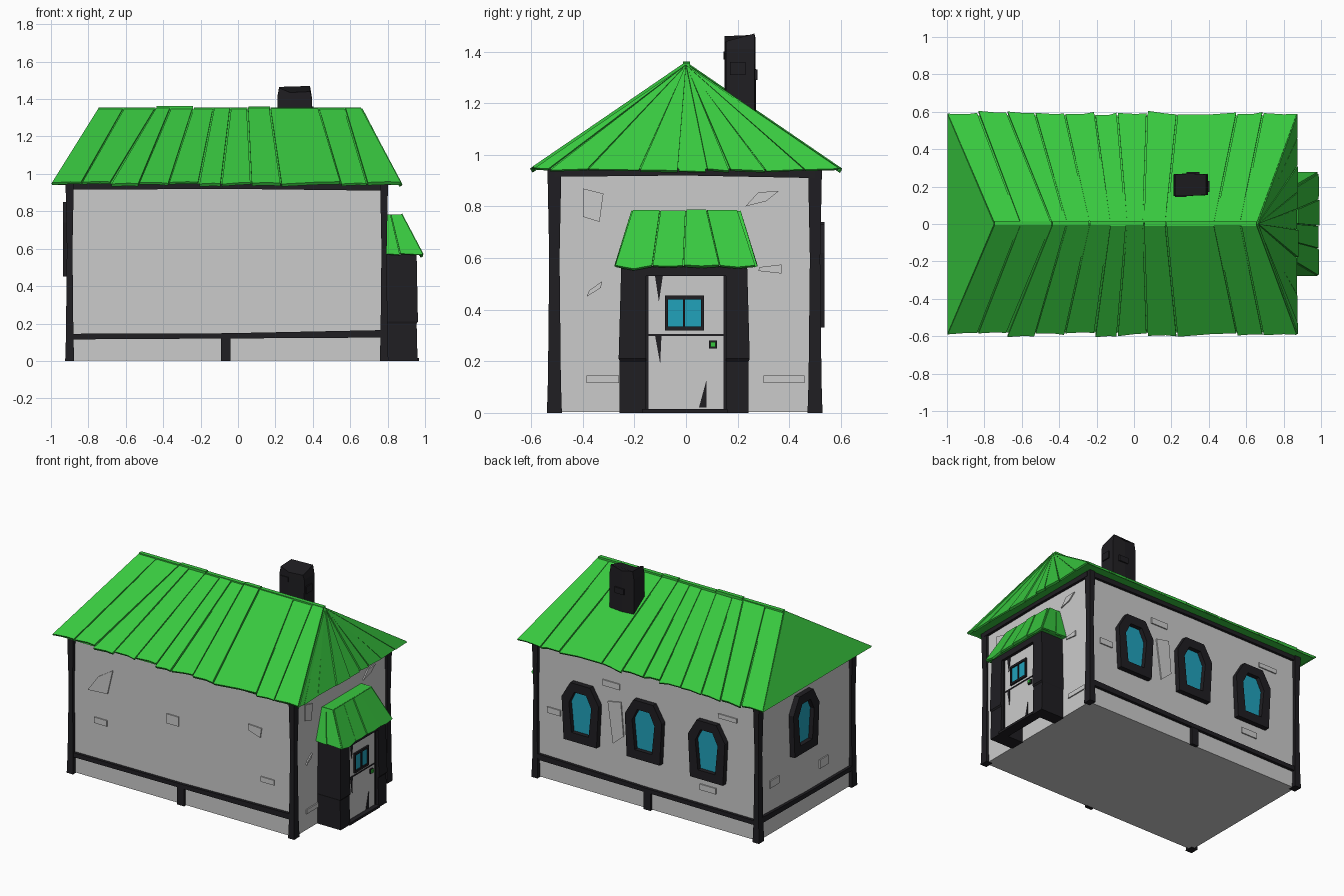
import bpy, bmesh, random
from mathutils import Vector as V

random.seed(4)


def material(name, rgb):
    m = bpy.data.materials.new(name)
    m.diffuse_color = (*rgb, 1)
    return m


GREEN = material("green_planks", (0.04, 0.58, 0.05))
DARK = material("dark_timber", (0.014, 0.013, 0.016))
BLUE = material("blue_glass", (0.015, 0.36, 0.5))


def finish(name, bm, mat):
    bmesh.ops.recalc_face_normals(bm, faces=bm.faces)
    me = bpy.data.meshes.new(name)
    bm.to_mesh(me)
    bm.free()
    if mat:
        me.materials.append(mat)
    ob = bpy.data.objects.new(name, me)
    bpy.context.collection.objects.link(ob)


def loft(bm, rings, caps=True):
    rows = [[bm.verts.new(p) for p in r] for r in rings]
    n = len(rows[0])
    for a, b in zip(rows, rows[1:]):
        for i in range(n):
            j = (i + 1) % n
            bm.faces.new((a[i], a[j], b[j], b[i]))
    if caps:
        bm.faces.new(rows[0])
        bm.faces.new(rows[-1])


def part(name, solids, mat=None):
    """One object from several lofted solids, each a list of rings."""
    bm = bmesh.new()
    for rings in solids:
        loft(bm, rings)
    finish(name, bm, mat)


def box(x0, x1, y0, y1, z0, z1):
    return [[V((x, y, z)) for x, y in ((x0, y0), (x1, y0), (x1, y1), (x0, y1))] for z in (z0, z1)]


def rect(u0, u1, v0, v1):
    return [(u0, v0), (u1, v0), (u1, v1), (u0, v1)]


# Wall planes: u along the wall, v up, d outwards
WALL = {
    "front": lambda u, v, d: V((u, -0.51 - d, v)),
    "back": lambda u, v, d: V((u, 0.50 + d, v)),
    "right": lambda u, v, d: V((0.785 + d, u, v)),
    "left": lambda u, v, d: V((-0.90 - d, u, v)),
    "door": lambda u, v, d: V((0.935 + d, u, v)),
}


def on(wall, pts, d1, d0=-0.005):
    return [[WALL[wall](u, v, d) for u, v in pts] for d in (d0, d1)]


def slab(pts, thick):
    n = (pts[1] - pts[0]).cross(pts[2] - pts[0]).normalized()
    n = n if n.z > 0 else -n
    return [[p - n * 0.006 for p in pts], [p + n * thick for p in pts]]


# Plaster walls
part("walls", [box(-0.90, 0.785, -0.51, 0.50, 0.003, 0.95)])

# Timber frame: corner posts with a slightly bent outline, beams, stub posts
posts = []
for x0, x1 in ((-0.92, -0.88), (0.762, 0.80)):
    for y0, y1 in ((-0.535, -0.485), (0.475, 0.525)):
        levels = ((0, 0.004), (0.13, 0), (0.6, -0.005), (0.95, 0.002))
        posts.append([box(x0 - e, x1 + e, y0 - e, y1 + e, z, 1)[0] for z, e in levels])
part("corner_posts", posts, DARK)
beams = []
for w in ("front", "back", "left", "right"):
    a, b = (-0.9, 0.785) if w in ("front", "back") else (-0.51, 0.5)
    m = (a + b) / 2
    beams.append(on(w, [(a, 0.915), (m, 0.92), (b, 0.91), (b, 0.95), (a, 0.95)], 0.018))
    if w != "right":
        beams.append(on(w, [(a, 0.115), (m, 0.12), (b, 0.125), (b, 0.165), (m, 0.148), (a, 0.145)], 0.02))
    if w in ("front", "back"):
        beams.append(on(w, rect(-0.092, -0.04, 0, 0.13), 0.018))
part("beams", beams, DARK)

# Raised stones showing through the plaster
stones = {
    "front": [[(-0.78, 0.60), (-0.63, 0.61), (-0.59, 0.78), (-0.70, 0.71)], rect(-0.18, -0.09, 0.53, 0.595),
              [(0.44, 0.65), (0.53, 0.62), (0.54, 0.685), (0.44, 0.69)],
              rect(-0.73, -0.635, 0.385, 0.425), rect(0.535, 0.635, 0.32, 0.355)],
    "right": [[(-0.40, 0.76), (-0.335, 0.74), (-0.32, 0.85), (-0.40, 0.87)],
              [(0.23, 0.80), (0.31, 0.82), (0.36, 0.86), (0.28, 0.855)],
              [(-0.385, 0.45), (-0.33, 0.485), (-0.325, 0.51), (-0.375, 0.475)],
              [(0.28, 0.55), (0.37, 0.54), (0.37, 0.575), (0.285, 0.565)],
              rect(-0.385, -0.26, 0.115, 0.145), rect(0.3, 0.46, 0.115, 0.145)],
    "back": [rect(0.60, 0.70, 0.46, 0.50), [(0.12, 0.45), (0.2, 0.38), (0.24, 0.66), (0.14, 0.68)],
             rect(-0.74, -0.6, 0.77, 0.8), rect(-0.58, -0.46, 0.24, 0.28), rect(0.15, 0.28, 0.76, 0.80)],
    "left": [rect(0.28, 0.38, 0.32, 0.37), rect(-0.25, -0.16, 0.25, 0.31)],
}
part("wall_stones", [on(w, p, 0.008) for w, ps in stones.items() for p in ps])

# Arched windows: three at the back, one on the left
OUT = [(-0.125, -0.2), (0.125, -0.2), (0.14, 0.09), (0.075, 0.2), (-0.075, 0.2), (-0.14, 0.09)]
INN = [(-0.065, -0.14), (0.065, -0.14), (0.085, 0.06), (0.045, 0.14), (-0.045, 0.14), (-0.085, 0.06)]
frames = bmesh.new()
panes = []
for w, u, v in (("back", 0.43, 0.53), ("back", -0.05, 0.54), ("back", -0.53, 0.53), ("left", 0.03, 0.65)):
    o = [(u + a, v + b) for a, b in OUT]
    i = [(u + a, v + b) for a, b in INN]
    f = WALL[w]
    loft(frames, [[f(*p, d) for p in r] for r, d in ((o, -0.005), (o, 0.036), (i, 0.036), (i, 0))], False)
    panes.append(on(w, i, 0.006))
finish("window_frames", frames, DARK)
part("window_glass", panes, BLUE)

# Hip roof core
ZR, ZE, XL, XR = 1.345, 0.945, -0.745, 0.655
eave = [V((x, y, ZE)) for x, y in ((-0.995, -0.58), (0.865, -0.58), (0.865, 0.58), (-0.995, 0.58))]
ridge = [V((x, y, ZR)) for x, y in ((XL, -0.006), (XR, -0.006), (XR, 0.006), (XL, 0.006))]
part("roof_core", [[eave, ridge]], GREEN)

# Long-side planks: seams as (ridge x, eave x), mirrored front to back
SEAMS = [(XL, -0.995), (-0.61, -0.835), (-0.44, -0.68), (-0.36, -0.53), (-0.24, -0.37), (-0.13, -0.21),
         (-0.04, -0.09), (0.05, 0.07), (0.17, 0.23), (0.43, 0.55), (0.57, 0.69), (XR, 0.87)]
planks = []
for s in (-1, 1):
    for k, ((t0, b0), (t1, b1)) in enumerate(zip(SEAMS, SEAMS[1:])):
        g0, g1 = (0 if k == 0 else 0.004), (0 if k == len(SEAMS) - 2 else 0.004)
        r0, r1 = (random.uniform(0.985, 1.025) for _ in "ab")
        r0, r1 = (1 if k == 0 else r0), (1 if g1 == 0 else r1)
        at = lambda x, r: V((x, s * 0.585 * r, ZR - (ZR - ZE) * r))
        bm_pt = at((b0 + b1) / 2 + 0.02, (r0 + r1) / 2 - 0.008)
        planks.append(slab([V((t0 + g0, 0, ZR)), V((t1 - g1, 0, ZR)), at(b1 - g1, r1), bm_pt, at(b0 + g0, r0)],
                           random.uniform(0.006, 0.014)))
part("roof_planks", planks, GREEN)

# Hip ends: a plain left triangle and a fan of planks on the right
ends = [slab([V((XL, 0, ZR)), V((-0.995, -0.59, ZE)), V((-0.995, 0.59, ZE))], 0.004)]
fan = [-0.59, -0.53, -0.38, -0.18, -0.03, 0.08, 0.17, 0.31, 0.46, 0.59]
for y0, y1 in zip(fan, fan[1:]):
    d0, d1 = random.uniform(0, 0.012), random.uniform(0, 0.012)
    ends.append(slab([V((XR, 0, ZR)), V((0.868, y0 + 0.003, ZE - d0)), V((0.868, y1 - 0.003, ZE - d1))],
                     random.uniform(0.004, 0.012)))
part("roof_hip_ends", ends, GREEN)
part("ridge_cap", [box(a, b, -0.012, 0.016, 1.33, z) for a, b, z in
                   ((XL, -0.44, 1.356), (-0.435, -0.24, 1.362), (-0.235, 0.05, 1.356),
                    (0.055, 0.17, 1.36), (0.175, XR, 1.356))], GREEN)

# Chimney with a ragged top and a few bricks
top = [V((0.22, 0.15, 1.46)), V((0.28, 0.15, 1.435)), V((0.385, 0.155, 1.44)),
       V((0.385, 0.265, 1.47)), V((0.30, 0.27, 1.45)), V((0.22, 0.265, 1.465))]
rim = [V((0.302 + (p.x - 0.302) * 1.12, p.y, 1.41)) for p in top]
foot = [V((p.x, 0.21 + (p.y - 0.21) * 1.02, 1.1)) for p in rim]
part("chimney", [[foot, rim, top], box(0.39, 0.403, 0.17, 0.23, 1.31, 1.36),
                 box(0.22, 0.28, 0.145, 0.17, 1.37, 1.40), box(0.28, 0.35, 0.25, 0.278, 1.29, 1.33)], DARK)

# Porch pillars, lintel and sill
porch = []
for s, out in ((-1, 0.257), (1, 0.243)):
    rows = ((0, 0.96, 0), (0.2, 0.955, 0), (0.21, 0.962, 0.004), (0.57, 0.955, -0.006))
    porch.append([box(0.78, x, *sorted((s * 0.155, s * (out + e))), z, 1)[0] for z, x, e in rows])
porch += [box(0.78, 0.955, -0.16, 0.16, 0.53, 0.57), box(0.9, 0.967, -0.17, 0.16, 0, 0.016)]
part("porch_frame", porch, DARK)

# Porch roof: solid core, then planks on front and sides
core = [[V((x, y, z)) for x, y in ((0.775, -h), (x1, -h), (x1, h), (0.775, h))]
        for h, x1, z in ((0.265, 0.972, 0.572), (0.203, 0.865, 0.782))]
part("porch_roof_core", [core], GREEN)
pr = []
tops, bots = [-0.208, -0.10, 0.0, 0.08, 0.20], [-0.276, -0.13, -0.01, 0.13, 0.27]
for k in range(4):
    drop = random.uniform(0, 0.012)
    pr.append(slab([V((0.867, tops[k] + 0.002, 0.782)), V((0.867, tops[k + 1] - 0.002, 0.782)),
                    V((0.98, bots[k + 1] - 0.002, 0.568)),
                    V((0.982, (bots[k] + bots[k + 1]) / 2, 0.566 - drop)),
                    V((0.98, bots[k] + 0.002, 0.568))], random.uniform(0.006, 0.014)))
for s in (-1, 1):
    for t0, t1, b0, b1 in ((0.775, 0.815, 0.775, 0.865), (0.818, 0.867, 0.869, 0.98)):
        pr.append(slab([V((t0, s * 0.205, 0.782)), V((t1, s * 0.205, 0.782)),
                        V((b1, s * 0.27, 0.566)), V((b0, s * 0.27, 0.572))], 0.007))
part("porch_roof_planks", pr, GREEN)

# Door with split line, cracks, window and handle
part("door", [on("door", rect(-0.157, 0.157, 0.01, 0.535), 0, -0.03)])
part("door_cracks", [on("door", p, 0.004) for p in (
    rect(-0.155, 0.15, 0.297, 0.305), [(-0.12, 0.53), (-0.105, 0.43), (-0.09, 0.53)],
    [(-0.12, 0.30), (-0.10, 0.19), (-0.095, 0.30)], [(0.05, 0.02), (0.08, 0.13), (0.08, 0.02)],
    rect(-0.157, -0.145, 0.01, 0.535), rect(0.145, 0.157, 0.01, 0.535))], DARK)
part("door_window_frame", [on("door", rect(*r), 0.012) for r in (
    (-0.082, 0.07, 0.32, 0.335), (-0.082, 0.07, 0.44, 0.455), (-0.082, -0.07, 0.335, 0.44),
    (-0.011, -0.003, 0.335, 0.44), (0.058, 0.07, 0.335, 0.44))], DARK)
part("door_window_glass", [on("door", rect(-0.07, 0.058, 0.335, 0.44), 0.004)], BLUE)
part("door_handle_plate", [on("door", rect(0.09, 0.12, 0.25, 0.28), 0.01)], DARK)
part("door_handle", [on("door", rect(0.095, 0.115, 0.255, 0.275), 0.018)], GREEN)
